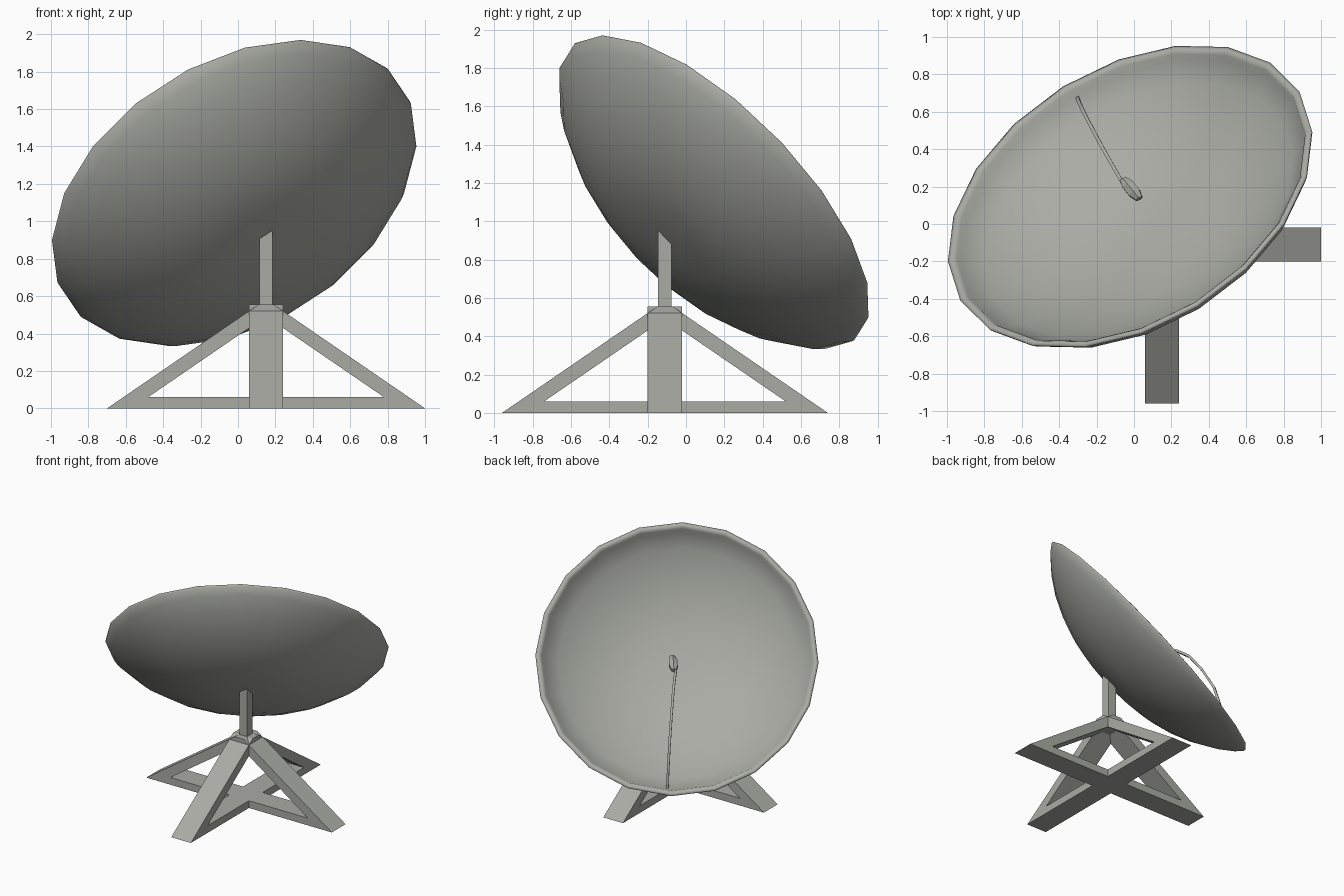
import bpy, bmesh, math
from mathutils import Vector, Matrix

if "Cube" in bpy.data.objects:
    bpy.data.objects.remove(bpy.data.objects["Cube"])

grey = bpy.data.materials.new("warm grey")
grey.diffuse_color = (0.40, 0.41, 0.37, 1)
grey.use_nodes = True
grey.node_tree.nodes["Principled BSDF"].inputs["Base Color"].default_value = grey.diffuse_color

BASE = Vector((0.15, -0.11, 0))            # middle of the stand
C = Vector((-0.022, 0.15, 1.155))          # middle of the dish rim
N = Vector((-0.403, 0.65, 0.644)).normalized()
E1 = Vector((0.97, 0.349, 0.255))          # direction of one rim corner
E1 = (E1 - N * E1.dot(N)).normalized()
E2 = N.cross(E1)
V = Vector((-0.29, 0.54, -0.764))          # direction down the dish
V = (V - N * V.dot(N)).normalized()


def finish(name, bm, smooth=False):
    bmesh.ops.recalc_face_normals(bm, faces=bm.faces)
    me = bpy.data.meshes.new(name)
    bm.to_mesh(me)
    bm.free()
    me.materials.append(grey)
    for p in me.polygons:
        p.use_smooth = smooth
    ob = bpy.data.objects.new(name, me)
    bpy.context.collection.objects.link(ob)
    return ob


def tube(name, points, radii, sides, smooth=False):
    """Sweep a polygon along a path."""
    bm = bmesh.new()
    rings = []
    for i, p in enumerate(points):
        d = (points[min(i + 1, len(points) - 1)] - points[max(i - 1, 0)]).normalized()
        a = V.cross(N).normalized()
        b = d.cross(a).normalized()
        rings.append([bm.verts.new(p + radii[i] * (math.cos(t) * a + math.sin(t) * b))
                      for t in (2 * math.pi * (k + 0.5) / sides for k in range(sides))])
    for r0, r1 in zip(rings, rings[1:]):
        for k in range(sides):
            j = (k + 1) % sides
            bm.faces.new((r0[k], r0[j], r1[j], r1[k]))
    bm.faces.new(rings[0])
    bm.faces.new(rings[-1])
    return finish(name, bm, smooth)


# Stand: two crossed triangular frames, each an outline with two holes' worth of bars
def frame(name, angle):
    outer = [(-0.85, 0), (0.85, 0), (0.04, 0.555), (-0.04, 0.555)]
    inner = [(-0.63, 0.06), (0.63, 0.06), (0.04, 0.464), (-0.04, 0.464)]
    bm = bmesh.new()
    M = Matrix.Translation(BASE) @ Matrix.Rotation(angle, 4, 'Z')
    o, i = [], []
    for y in (-0.09, 0.09):
        o.append([bm.verts.new(M @ Vector((x, y, z))) for x, z in outer])
        i.append([bm.verts.new(M @ Vector((x, y, z))) for x, z in inner])
    for k in range(4):
        j = (k + 1) % 4
        for s in (0, 1):
            bm.faces.new((o[s][k], o[s][j], i[s][j], i[s][k]))
        bm.faces.new((o[0][k], o[0][j], o[1][j], o[1][k]))
        bm.faces.new((i[0][k], i[0][j], i[1][j], i[1][k]))
    return finish(name, bm)


frame("stand_frame_side_to_side", 0)
frame("stand_frame_front_to_back", math.pi / 2)

# Post, its top cut parallel to the dish back
bm = bmesh.new()
bmesh.ops.create_cube(bm, size=0.07)
apex = C - N * 0.395
for v in bm.verts:
    top = v.co.z > 0
    v.co += BASE
    v.co.z = 0.53
    if top:
        v.co.z = apex.z - (N.x * (v.co.x - apex.x) + N.y * (v.co.y - apex.y)) / N.z
finish("post", bm)

# Dish: 20-sided shell with a rounded rim, turned from a profile of (radius, height)
SIDES = 20
profile = [(0.14, -0.405), (0.30, -0.394), (0.46, -0.363), (0.62, -0.311), (0.78, -0.238),
           (0.92, -0.150), (1.02, -0.066), (1.062, -0.014), (1.065, 0.0), (1.04, 0.004),
           (1.02, -0.012), (1.005, -0.045), (0.90, -0.125), (0.77, -0.205), (0.61, -0.277),
           (0.45, -0.327), (0.30, -0.356), (0.14, -0.370)]
bm = bmesh.new()
rings = []
for r, h in profile:
    rings.append([bm.verts.new(C + N * h + r * (math.cos(a) * E1 + math.sin(a) * E2))
                  for a in (2 * math.pi * k / SIDES for k in range(SIDES))])
for r0, r1 in zip(rings, rings[1:]):
    for k in range(SIDES):
        j = (k + 1) % SIDES
        bm.faces.new((r0[k], r0[j], r1[j], r1[k]))
for ring, h in ((rings[0], -0.408), (rings[-1], -0.373)):
    tip = bm.verts.new(C + N * h)
    for k in range(SIDES):
        bm.faces.new((ring[k], ring[(k + 1) % SIDES], tip))
finish("dish", bm, True)

# Feed arm rising from the lower rim, and the receiver head at its end
path = [(0.99, -0.06), (0.85, 0.03), (0.70, 0.095), (0.50, 0.135), (0.33, 0.145), (0.22, 0.115), (0.09, 0.03)]
tube("feed_arm", [C + V * r + N * h for r, h in path], [0.013] * len(path), 4)
head_a = C + Vector((-0.035, 0.09, -0.05))
head_b = C + Vector((0.05, -0.015, 0.0))
tube("receiver_head", [head_a.lerp(head_b, t) for t in (0, 0.3, 0.7, 1)],
     [0.02, 0.037, 0.037, 0.022], 6)
